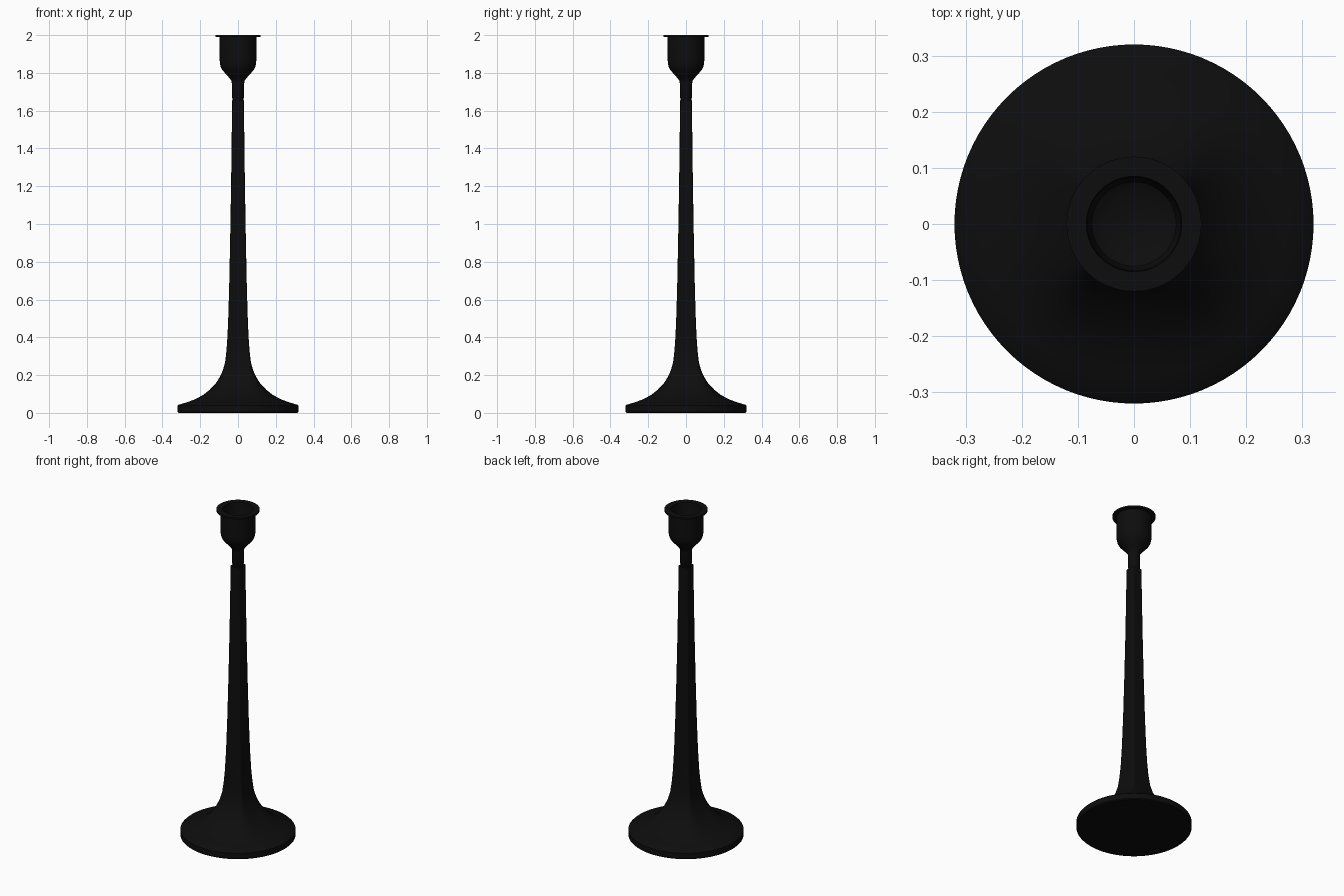
import bpy, bmesh, math

if "Cube" in bpy.data.objects:
    bpy.data.objects.remove(bpy.data.objects["Cube"])

SIDES = 96

black = bpy.data.materials.new("black iron")
black.diffuse_color = (0.004, 0.004, 0.004, 1)
black.use_nodes = True
black.node_tree.nodes["Principled BSDF"].inputs["Base Color"].default_value = black.diffuse_color


def ring_point(angle, half_width, power):
    """Point of a superellipse: power 2 is round, higher is squarer."""
    c, s = math.cos(angle), math.sin(angle)
    r = half_width / (abs(c) ** power + abs(s) ** power) ** (1 / power)
    return r * c, r * s


def loft(name, profile):
    """Skin rings of (half_width, z, power) and cap both ends."""
    bm = bmesh.new()
    rings = []
    for half_width, z, power in profile:
        ring = []
        for i in range(SIDES):
            x, y = ring_point(math.tau * i / SIDES, half_width, power)
            ring.append(bm.verts.new((x, y, z)))
        rings.append(ring)
    for low, high in zip(rings, rings[1:]):
        for i in range(SIDES):
            j = (i + 1) % SIDES
            bm.faces.new((low[i], low[j], high[j], high[i]))
    bm.faces.new(rings[0][::-1])
    bm.faces.new(rings[-1])
    bmesh.ops.recalc_face_normals(bm, faces=bm.faces)
    mesh = bpy.data.meshes.new(name)
    bm.to_mesh(mesh)
    bm.free()
    mesh.materials.append(black)
    obj = bpy.data.objects.new(name, mesh)
    bpy.context.collection.objects.link(obj)
    bpy.ops.object.select_all(action='DESELECT')
    obj.select_set(True)
    bpy.context.view_layer.objects.active = obj
    bpy.ops.object.shade_smooth_by_angle(angle=math.radians(35))
    return obj


# Round foot sweeping up into a tapering square stem
loft("foot_and_stem", [
    (0.315, 0.0, 2), (0.32, 0.005, 2), (0.32, 0.038, 2), (0.315, 0.043, 2),
    (0.27, 0.056, 2.15), (0.225, 0.073, 2.4), (0.185, 0.095, 2.8),
    (0.15, 0.122, 3.5), (0.12, 0.153, 4.5), (0.098, 0.187, 6),
    (0.08, 0.225, 8), (0.068, 0.27, 10), (0.061, 0.33, 11),
    (0.056, 0.40, 11), (0.051, 0.52, 11), (0.046, 0.70, 11),
    (0.041, 0.95, 11), (0.036, 1.25, 11), (0.031, 1.655, 11)])

# Round collar and candle cup with a thin flared rim and a hollow socket
loft("collar_and_cup", [
    (0.028, 1.65, 2), (0.028, 1.662, 2), (0.033, 1.67, 2), (0.033, 1.745, 2),
    (0.036, 1.76, 2), (0.05, 1.778, 2), (0.083, 1.815, 2),
    (0.092, 1.832, 2), (0.096, 1.85, 2), (0.097, 1.87, 2),
    (0.097, 1.99, 2), (0.12, 1.99, 2), (0.12, 2.0, 2),
    (0.085, 2.0, 2), (0.083, 1.99, 2), (0.083, 1.87, 2), (0.075, 1.845, 2),
    (0.05, 1.83, 2)])
